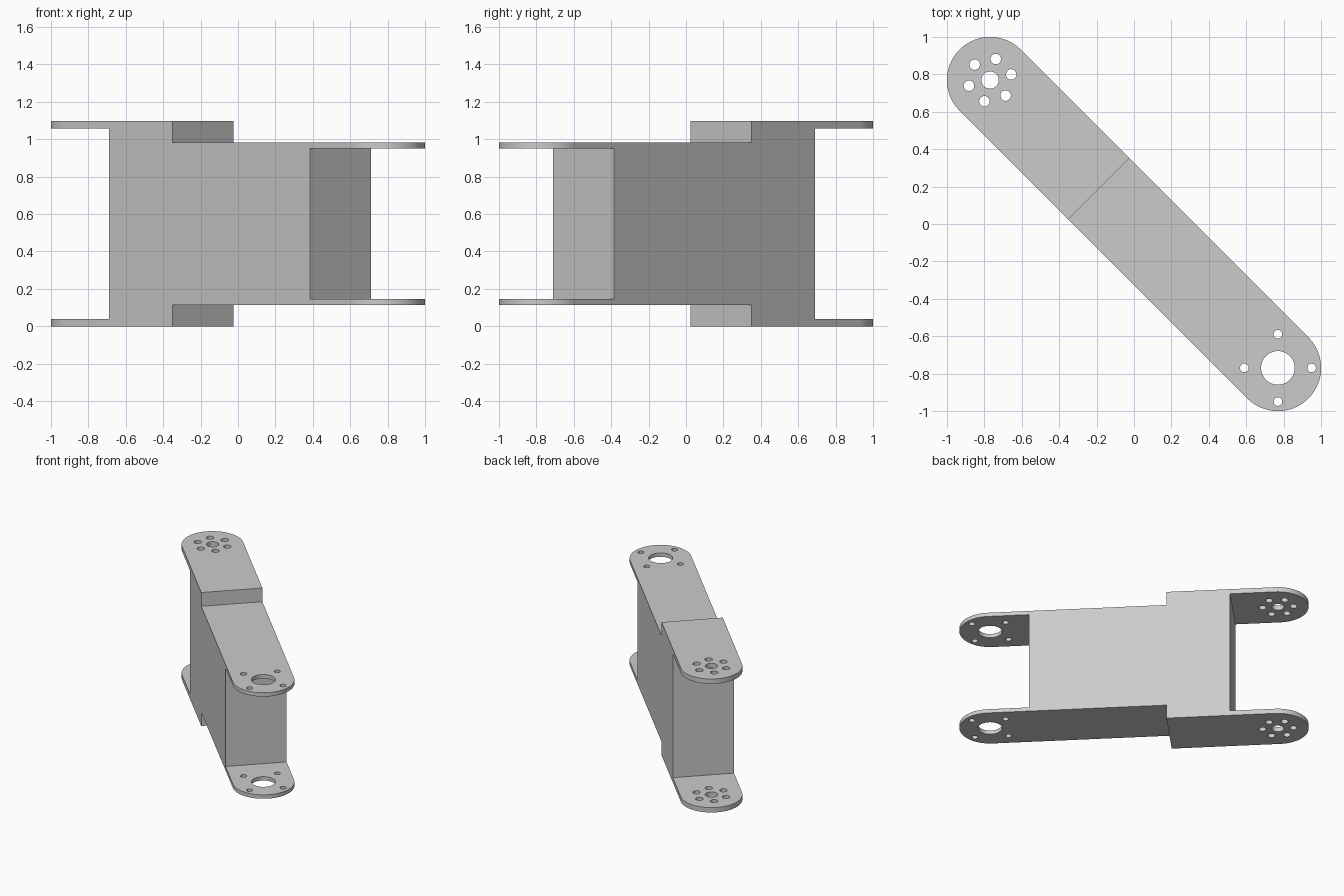
import bpy
import bmesh
from math import cos, sin, pi, radians
from mathutils import Matrix

cube = bpy.data.objects.get("Cube")
if cube:
    bpy.data.objects.remove(cube, do_unlink=True)

# Main dimensions; the arm is built along x, then turned diagonally
HEIGHT = 1.097
HALF_WIDTH = 0.231
PIVOT = 1.088
TIP = PIVOT + HALF_WIDTH + 0.1
STEP = -0.265
TURN = Matrix.Rotation(radians(-45), 4, 'Z')

grey = bpy.data.materials.new("light_grey")
grey.use_nodes = True
colour = (0.6, 0.6, 0.6, 1)
grey.diffuse_color = colour
grey.node_tree.nodes["Principled BSDF"].inputs["Base Color"].default_value = colour


def prism(bm, points, offset):
    """Extrude a closed outline by the given offset."""
    face = bm.faces.new([bm.verts.new(p) for p in points])
    new = bmesh.ops.extrude_face_region(bm, geom=[face])["geom"]
    bmesh.ops.translate(bm, vec=offset,
                        verts=[v for v in new if isinstance(v, bmesh.types.BMVert)])


def make_object(name, bm):
    bmesh.ops.recalc_face_normals(bm, faces=bm.faces)
    bm.transform(TURN)
    mesh = bpy.data.meshes.new(name)
    bm.to_mesh(mesh)
    bm.free()
    mesh.materials.append(grey)
    obj = bpy.data.objects.new(name, mesh)
    bpy.context.collection.objects.link(obj)
    return obj


def arc(cx, cy, radius, start, end, steps):
    angles = [start + (end - start) * i / steps for i in range(steps + 1)]
    return [(cx + radius * cos(a), cy + radius * sin(a)) for a in angles]


def add_hole(bm, cx, cy, radius):
    ring = arc(cx, cy, radius, 0, 2 * pi, 40)[:-1]
    prism(bm, [(x, y, -0.2) for x, y in ring], (0, 0, HEIGHT + 0.4))


def add_bolt_circle(bm, cx, distance, radius, count, first):
    for i in range(count):
        a = radians(first) + 2 * pi * i / count
        add_hole(bm, cx + distance * cos(a), distance * sin(a), radius)


# Arm body: stepped block with a fork at each end, mirrored top to bottom
lower = [(-0.746, 0.04), (-TIP, 0.04), (-TIP, 0), (STEP, 0),
         (STEP, 0.113), (TIP, 0.113), (TIP, 0.145), (0.774, 0.145)]
side = lower + [(u, HEIGHT - z) for u, z in reversed(lower)]
bm = bmesh.new()
prism(bm, [(u, -0.4, z) for u, z in side], (0, 0.8, 0))
arm = make_object("bracket_arm", bm)

# Rounded plan outline that trims the arm
plan = (arc(PIVOT, 0, HALF_WIDTH, -pi / 2, pi / 2, 48)
        + arc(-PIVOT, 0, HALF_WIDTH, pi / 2, 3 * pi / 2, 48))
bm = bmesh.new()
prism(bm, [(x, y, -0.1) for x, y in plan], (0, 0, HEIGHT + 0.2))
outline = make_object("outline_cutter", bm)

# Shaft and bolt holes through both pairs of plates
bm = bmesh.new()
add_hole(bm, -PIVOT, 0, 0.046)
add_bolt_circle(bm, -PIVOT, 0.117, 0.028, 6, 60)
add_hole(bm, PIVOT, 0, 0.09)
add_bolt_circle(bm, PIVOT, 0.18, 0.023, 4, 45)
holes = make_object("hole_cutter", bm)

# Apply the cuts and discard the cutters
bpy.ops.object.select_all(action='DESELECT')
bpy.context.view_layer.objects.active = arm
arm.select_set(True)
for cutter, operation in ((outline, 'INTERSECT'), (holes, 'DIFFERENCE')):
    cutter.hide_render = True
    mod = arm.modifiers.new(cutter.name, 'BOOLEAN')
    mod.operation = operation
    mod.solver = 'EXACT'
    mod.object = cutter
    bpy.ops.object.modifier_apply(modifier=mod.name)
    bpy.data.objects.remove(cutter, do_unlink=True)

# Smooth rims with crisp edges
bpy.ops.object.shade_smooth_by_angle(angle=radians(30))
weighted = arm.modifiers.new("weighted_normals", 'WEIGHTED_NORMAL')
weighted.keep_sharp = True
